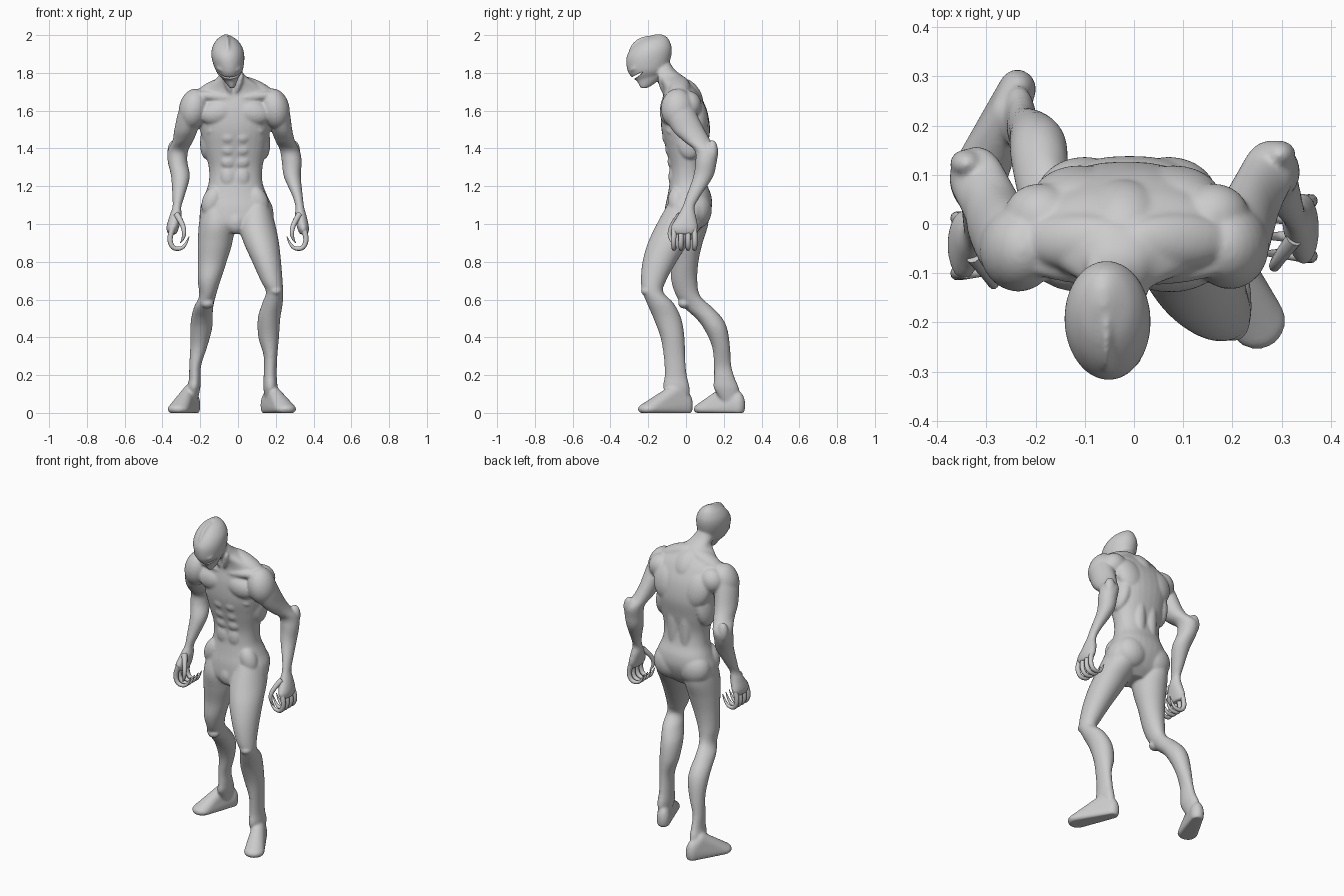
import bpy, bmesh, math
from mathutils import Vector, Matrix, Euler

body_bm = bmesh.new()


def catmull(a, b, c, d, t):
    return 0.5 * (2*b + (c-a)*t + (2*a-5*b+4*c-d)*t*t + (3*b-a-3*c+d)*t**3)


def loft(rings, power=2.0, steps=6, sides=32):
    """Skin horizontal sections given as (z, x_min, x_max, y_min, y_max)."""
    bm, n = body_bm, len(rings)
    secs = []
    for i in range(n - 1):
        q = [rings[max(0, min(n-1, i+k))] for k in (-1, 0, 1, 2)]
        for s in range(steps):
            secs.append([catmull(*v, s/steps) for v in zip(*q)])
    secs.append(rings[-1])
    loops = []
    for z, x0, x1, y0, y1 in secs:
        loop = []
        for k in range(sides):
            a = 2*math.pi*k/sides
            c, s = math.cos(a), math.sin(a)
            px = math.copysign(abs(c)**(2/power), c)
            py = math.copysign(abs(s)**(2/power), s)
            loop.append(bm.verts.new(((x0+x1)/2 + px*(x1-x0)/2,
                                      (y0+y1)/2 + py*(y1-y0)/2, z)))
        loops.append(loop)
    faces = [bm.faces.new(loops[0]), bm.faces.new(loops[-1][::-1])]
    for a, b in zip(loops, loops[1:]):
        for k in range(sides):
            j = (k+1) % sides
            faces.append(bm.faces.new((a[k], b[k], b[j], a[j])))
    bmesh.ops.recalc_face_normals(bm, faces=faces)


def blob(c, r, rot=(0, 0, 0), bm=None):
    m = Matrix.LocRotScale(Vector(c), Euler([math.radians(v) for v in rot]), Vector(r))
    return bmesh.ops.create_uvsphere(bm or body_bm, u_segments=24, v_segments=14,
                                     radius=1, matrix=m)["verts"]


def pair(x, y, z, r, rot=(0, 0, 0), cx=-0.015):
    for s in (-1, 1):
        blob((cx + s*x, y, z), r, (rot[0], s*rot[1], s*rot[2]))


def foot(heel, toe):
    """Convex hull around heel, instep and toe pads, flat on the ground."""
    bm = bmesh.new()
    h, t = Vector(heel), Vector(toe)
    mid = h.lerp(t, 0.3)
    blob((h.x, h.y, 0.04), (0.038, 0.04, 0.075), bm=bm)
    blob((mid.x, mid.y, 0.1), (0.034, 0.045, 0.05), bm=bm)
    blob((t.x, t.y, 0.02), (0.058, 0.058, 0.033), bm=bm)
    for v in bm.verts:
        v.co.z = max(v.co.z, 0)
    res = bmesh.ops.convex_hull(bm, input=bm.verts)
    bmesh.ops.delete(bm, geom=list({g for g in res["geom_interior"] + res["geom_unused"]
                                    if isinstance(g, bmesh.types.BMVert)}), context='VERTS')
    me = bpy.data.meshes.new("tmp")
    bm.to_mesh(me)
    body_bm.from_mesh(me)
    bpy.data.meshes.remove(me)


# torso and neck
loft([(.95, -.07, .05, -.09, .05), (1.0, -.19, .175, -.115, .10),
      (1.08, -.2, .185, -.112, .135), (1.15, -.178, .155, -.098, .134),
      (1.22, -.155, .13, -.087, .108), (1.3, -.155, .13, -.085, .097),
      (1.4, -.18, .15, -.107, .113), (1.5, -.2, .168, -.13, .127),
      (1.6, -.21, .175, -.132, .112), (1.68, -.205, .175, -.12, .075),
      (1.73, -.165, .125, -.125, .037), (1.78, -.105, .045, -.15, -.013),
      (1.82, -.098, .015, -.175, -.062), (1.88, -.08, -.02, -.18, -.1)], 2.3)

# head: skull above, narrow jaw below
loft([(1.76, -.07, -.012, -.265, -.19), (1.785, -.1, .01, -.295, -.13),
      (1.82, -.121, .027, -.312, -.1), (1.88, -.14, .034, -.316, -.08),
      (1.93, -.138, .026, -.29, -.075), (1.97, -.118, 0, -.245, -.087),
      (1.993, -.092, -.032, -.195, -.105), (2.004, -.07, -.055, -.165, -.13)])
loft([(1.718, -.044, -.02, -.24, -.208), (1.74, -.06, -.01, -.252, -.17),
      (1.775, -.087, .002, -.264, -.13), (1.8, -.09, .005, -.25, -.12)])
blob((-.056, -.2, 1.91), (.022, .108, .087), (15, 0, 0))
pair(.036, -.265, 1.835, (.032, .04, .014), (35, 15, 0), cx=-.048)

# chest, collar and back muscles
pair(.088, -.085, 1.59, (.1, .054, .068), (0, 12, 0))
pair(.11, -.09, 1.675, (.12, .03, .026), (0, -6, 8))
pair(.1, .06, 1.57, (.09, .056, .11), (12, 10, 0))
pair(.04, .075, 1.35, (.04, .036, .26))
pair(.13, .02, 1.47, (.052, .08, .13), (0, -10, 0))
pair(.1, -.035, 1.72, (.13, .058, .045), (0, 24, 0))
pair(.17, .012, 1.63, (.08, .07, .075), (0, 15, 15))
blob((-.02, .025, 1.69), (.07, .05, .09), (35, 0, 0))
pair(.03, -.125, 1.74, (.016, .02, .065), (15, 18, 0), cx=-.025)
# abdomen, ribs, hips, buttocks
for z, y in ((1.46, -.1), (1.395, -.084), (1.33, -.072), (1.25, -.067)):
    pair(.036, y, z, (.042, .026, .036 if z > 1.3 else .06))
for k in range(4):
    pair(.118 - .008*k, -.07 + .012*k, 1.5 - .045*k, (.04, .036, .018), (0, 30, 0))
pair(.12, -.045, 1.12, (.055, .052, .085), (0, -20, 0))
pair(.085, .055, 1.075, (.1, .082, .1))
blob((-.01, -.08, 1.01), (.05, .045, .065))

# forward leg (+x) and trailing leg (-x)
loft([(1.1, .02, .17, -.1, .1), (1.0, 0, .197, -.155, .088),
      (.9, .03, .217, -.202, .015), (.8, .075, .228, -.23, -.05),
      (.7, .12, .236, -.239, -.105), (.64, .148, .239, -.23, -.12),
      (.58, .128, .237, -.207, -.065), (.5, .105, .224, -.172, -.025),
      (.4, .108, .217, -.135, -.008), (.3, .136, .208, -.118, -.005),
      (.2, .136, .205, -.113, .004), (.13, .135, .208, -.12, .02),
      (.06, .145, .19, -.08, .015)])
loft([(1.1, -.19, -.05, -.09, .12), (1.0, -.207, -.02, -.115, .118),
      (.9, -.213, -.03, -.1, .088), (.8, -.213, -.06, -.082, .066),
      (.7, -.213, -.093, -.078, .06), (.62, -.206, -.117, -.052, .075),
      (.56, -.233, -.131, -.012, .138), (.5, -.248, -.134, .053, .193),
      (.44, -.253, -.138, .098, .22), (.35, -.253, -.163, .138, .233),
      (.25, -.258, -.195, .148, .24), (.18, -.26, -.198, .148, .26),
      (.13, -.268, -.2, .147, .28), (.06, -.26, -.215, .19, .28)])
blob((.2, -.2, .645), (.036, .04, .026))
blob((-.162, -.008, .58), (.036, .034, .028))
foot((.157, -.003), (.25, -.197))
foot((-.237, .274), (-.315, .098))

# arms down to the palms
loft([(1.67, .13, .24, -.1, .03), (1.6, .145, .272, -.118, .05),
      (1.5, .175, .287, -.075, .098), (1.44, .198, .302, -.015, .132),
      (1.39, .222, .327, .045, .168), (1.33, .232, .337, .05, .163),
      (1.25, .243, .333, .038, .143), (1.15, .287, .343, .002, .078),
      (1.09, .304, .35, -.02, .046), (1.04, .301, .364, -.047, .054),
      (.98, .313, .376, -.083, .063), (.945, .328, .37, -.068, .047)])
loft([(1.67, -.275, -.17, -.1, .03), (1.6, -.314, -.19, -.122, .045),
      (1.5, -.337, -.213, -.085, .075), (1.44, -.347, -.237, -.035, .112),
      (1.39, -.372, -.263, .023, .155), (1.33, -.372, -.268, .023, .145),
      (1.25, -.354, -.255, -.004, .105), (1.15, -.348, -.282, -.033, .048),
      (1.09, -.347, -.3, -.05, .015), (1.04, -.364, -.298, -.077, .018),
      (.98, -.379, -.313, -.113, .028), (.945, -.37, -.326, -.097, .014)])
blob((.195, -.045, 1.61), (.078, .088, .108), (0, -12, 0))
blob((-.235, -.05, 1.61), (.078, .088, .108), (0, 12, 0))
blob((.295, .14, 1.385), (.034, .03, .06))
blob((-.34, .122, 1.385), (.034, .03, .06))

# fuse everything into one smooth skin
me = bpy.data.meshes.new("body")
body_bm.to_mesh(me)
body_bm.free()
body = bpy.data.objects.new("body", me)
bpy.context.collection.objects.link(body)
rm = body.modifiers.new("skin", 'REMESH')
rm.mode, rm.voxel_size = 'VOXEL', 0.0065
sm = body.modifiers.new("soften", 'SMOOTH')
sm.factor, sm.iterations = 0.5, 9

# mouth slit cut into the skin
cut_bm = bmesh.new()
blob((-.042, -.265, 1.782), (.09, .055, .007), (32, 0, 0), bm=cut_bm)
cut_me = bpy.data.meshes.new("mouth_cutter")
cut_bm.to_mesh(cut_me)
cutter = bpy.data.objects.new("mouth_cutter", cut_me)
bpy.context.collection.objects.link(cutter)
bo = body.modifiers.new("mouth", 'BOOLEAN')
bo.operation, bo.object = 'DIFFERENCE', cutter
dg = bpy.context.evaluated_depsgraph_get()
skin = bpy.data.meshes.new_from_object(body.evaluated_get(dg))
body.modifiers.clear()
body.data = skin
bpy.data.objects.remove(cutter)
for p in skin.polygons:
    p.use_smooth = True


# clawed fingers and thumbs curling inward
def finger(name, pts, radii):
    cu = bpy.data.curves.new(name, 'CURVE')
    cu.dimensions, cu.bevel_depth, cu.bevel_resolution = '3D', 1.0, 3
    cu.use_fill_caps, cu.resolution_u = True, 5
    sp = cu.splines.new('NURBS')
    sp.points.add(len(pts) - 1)
    for p, co, r in zip(sp.points, pts, radii):
        p.co, p.radius = (*co, 1), r
    sp.use_endpoint_u, sp.order_u = True, 3
    tmp = bpy.data.objects.new(name, cu)
    bpy.context.collection.objects.link(tmp)
    bpy.context.view_layer.update()
    mesh = bpy.data.meshes.new_from_object(
        tmp.evaluated_get(bpy.context.evaluated_depsgraph_get()))
    bpy.data.objects.remove(tmp)
    for p in mesh.polygons:
        p.use_smooth = True
    bpy.context.collection.objects.link(bpy.data.objects.new(name, mesh))


for s, side, dy in ((1, "right", 0), (-1, "left", -.035)):
    for i, y in enumerate((.043, .01, -.025, -.06)):
        path = [(.343, y, .985), (.366, y*1.1, .93), (.348, y*1.1, .87),
                (.297, y, .868), (.272, y, .9), (.258, y, .935)]
        finger(f"{side}_finger_{i+1}", [(s*a, b+dy, c) for a, b, c in path],
               (.016, .014, .013, .010, .007, .002))
    path = [(.325, -.03, 1.05), (.298, -.065, 1.01), (.283, -.088, .96),
            (.29, -.085, .92), (.305, -.075, .9)]
    finger(f"{side}_thumb", [(s*a, b+dy, c) for a, b, c in path],
           (.017, .014, .012, .008, .002))
